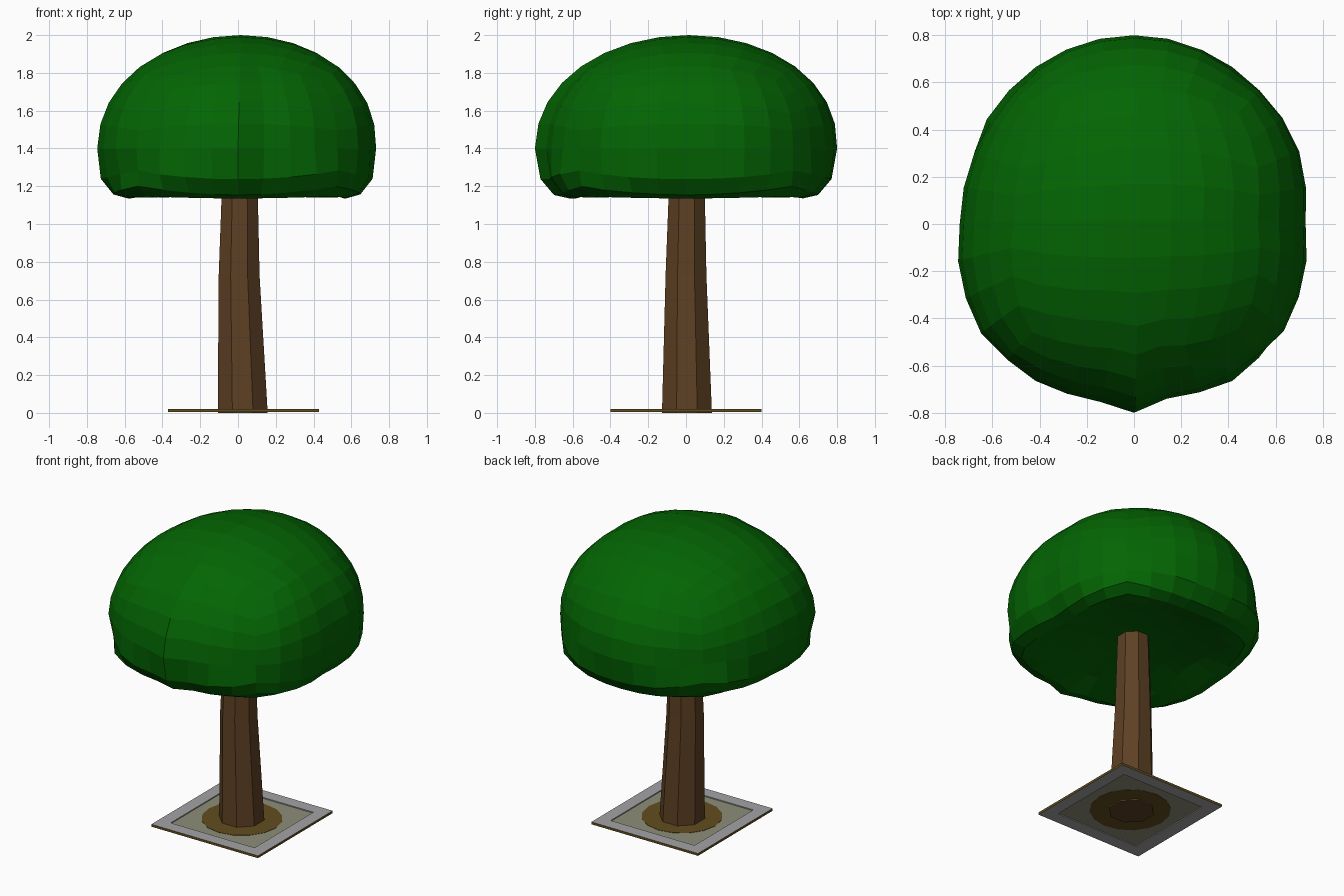
import bpy, bmesh, math
from mathutils import Vector

if "Cube" in bpy.data.objects:
    bpy.data.objects.remove(bpy.data.objects["Cube"])


def material(name, rgb):
    m = bpy.data.materials.new(name)
    m.diffuse_color = (*rgb, 1)
    m.use_nodes = True
    m.node_tree.nodes["Principled BSDF"].inputs["Base Color"].default_value = m.diffuse_color
    return m


def add_object(name, bm, *mats):
    bmesh.ops.recalc_face_normals(bm, faces=bm.faces)
    me = bpy.data.meshes.new(name)
    bm.to_mesh(me)
    bm.free()
    ob = bpy.data.objects.new(name, me)
    bpy.context.collection.objects.link(ob)
    for m in mats:
        me.materials.append(m)
    return ob


def loft(name, rings, mat, sides, phase=0.0):
    """Closed stack of polygon rings: (x, y, z, radius)."""
    bm = bmesh.new()
    loops = []
    for x, y, z, r in rings:
        loops.append([bm.verts.new((x + r * math.cos(phase + math.tau * i / sides),
                                    y + r * math.sin(phase + math.tau * i / sides), z))
                      for i in range(sides)])
    for a, b in zip(loops, loops[1:]):
        for i in range(sides):
            j = (i + 1) % sides
            bm.faces.new((a[i], a[j], b[j], b[i]))
    bm.faces.new(loops[0])
    bm.faces.new(loops[-1])
    return add_object(name, bm, mat)


def interp(table, t):
    """Piecewise linear lookup, rows are (t, value, value...)."""
    for p, q in zip(table, table[1:]):
        if t <= q[0]:
            f = max(0, (t - p[0]) / (q[0] - p[0]))
            return [a + (b - a) * f for a, b in zip(p[1:], q[1:])]
    return list(table[-1][1:])


leaf = material("leaf", (0.001, 0.13, 0.001))
bark = material("bark", (0.11, 0.052, 0.017))
stone = material("stone", (0.37, 0.37, 0.38))
gravel = material("gravel", (0.27, 0.27, 0.19))
soil = material("soil", (0.12, 0.075, 0.012))

# Canopy: rounded cube grid, elliptical dome above, hollowed underside
UNDER = [(90, 1.0, 1.40), (101, 0.965, 1.24), (113, 0.87, 1.15), (124, 0.77, 1.135),
         (136, 0.55, 1.19), (158, 0.25, 1.225), (180, 0.0, 1.235)]
# uneven outline: radius factor by direction
OUTLINE = [(-180, .985), (-166, 1.02), (-146, 1.04), (-135, 1.015), (-113, .975),
           (-100, .96), (-90, 1.0), (-78, .94), (-65, .97), (-45, .99), (-35, 1.02),
           (-14, 1.0), (0, .97), (22, 1.01), (38, 1.01), (55, .99), (70, 1.0),
           (112, 1.0), (137, .975), (150, .975), (180, .985)]

bm = bmesh.new()
bmesh.ops.create_cube(bm, size=2)
bmesh.ops.subdivide_edges(bm, edges=bm.edges, cuts=7, use_grid_fill=True)
for v in bm.verts:
    d = Vector([math.tan(math.pi / 4 * c) for c in v.co]).normalized()
    deg = math.degrees(math.acos(max(-1, min(1, d.z))))
    if deg <= 90.01:
        r, z = math.hypot(d.x, d.y), 1.4 + 0.6 * max(0, d.z) ** 0.93
    else:
        r, z = interp(UNDER, deg)
    az = math.atan2(d.y, d.x)
    k = interp(OUTLINE, math.degrees(az))[0]
    if 95 < deg < 130:                       # fuller rim towards the diagonals
        k = min(k * (1 + 0.07 * math.sin(2 * az) ** 2), 1.0 / r)
    lean = 0.015 * max(0, z - 1.4) / 0.6
    v.co = (0.75 * r * math.cos(az) * k + lean, 0.8 * r * math.sin(az) * k + lean, z)
add_object("canopy", bm, leaf)

# Trunk: tapered octagon with a slight lean
loft("trunk", [(0.025, 0.005, 0.0, 0.143), (0.006, 0, 0.73, 0.117), (0.01, 0.005, 1.27, 0.1)],
     bark, 8, math.pi / 8)

# Ground square: stone frame with brown outer edge, gravel panel, soil disc
CX = 0.03
bm = bmesh.new()
corners = [(-1, -1), (1, -1), (1, 1), (-1, 1)]
section = [(0.4, 0.005), (0.4, 0.021), (0.315, 0.021), (0.315, 0.005)]
rings = [[bm.verts.new((CX + h * x, h * y, z)) for x, y in corners] for h, z in section]
for s in range(4):
    a, b = rings[s], rings[(s + 1) % 4]
    for i in range(4):
        j = (i + 1) % 4
        f = bm.faces.new((a[i], a[j], b[j], b[i]))
        f.material_index = 1 if s == 0 else 0
add_object("stone_frame", bm, stone, soil)
h = 0.316 * math.sqrt(2)
loft("gravel_panel", [(CX, 0, 0.011, h), (CX, 0, 0.014, h)], gravel, 4, math.pi / 4)
loft("soil_disc", [(CX, 0, 0.009, 0.25), (CX, 0, 0.016, 0.25)], soil, 16)
